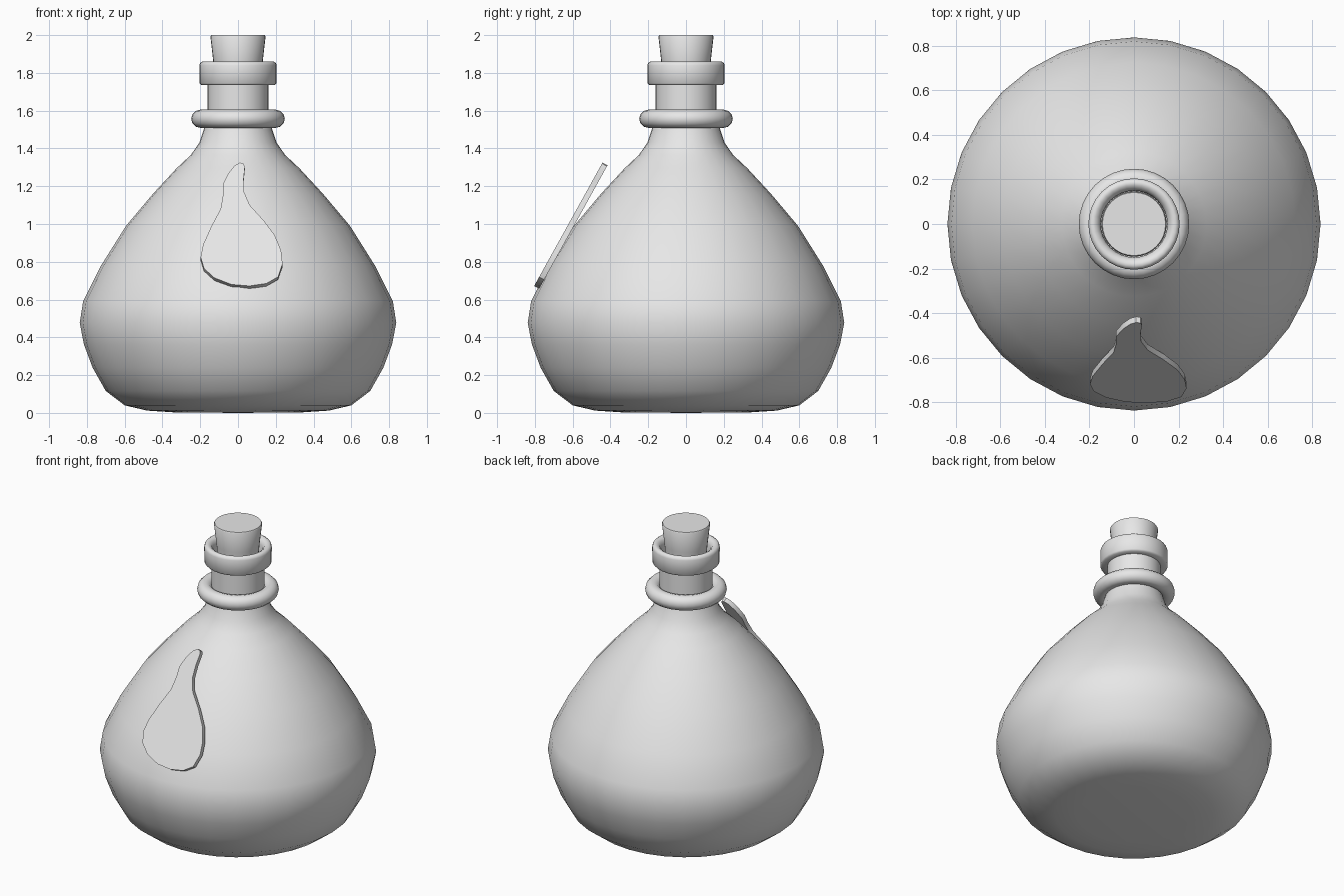
import bpy, bmesh
from math import radians, cos, sin, tau
from mathutils import Vector

cube = bpy.data.objects.get("Cube")
if cube:
    bpy.data.objects.remove(cube)

grey = bpy.data.materials.new("plain grey")
grey.use_nodes = True
grey.diffuse_color = (0.8, 0.8, 0.8, 1)
grey.node_tree.nodes["Principled BSDF"].inputs["Base Color"].default_value = (0.8, 0.8, 0.8, 1)


def finish(bm, name, angle):
    bmesh.ops.recalc_face_normals(bm, faces=bm.faces[:])
    mesh = bpy.data.meshes.new(name)
    bm.to_mesh(mesh)
    bm.free()
    mesh.materials.append(grey)
    obj = bpy.data.objects.new(name, mesh)
    bpy.context.collection.objects.link(obj)
    bpy.ops.object.select_all(action="DESELECT")
    obj.select_set(True)
    bpy.context.view_layer.objects.active = obj
    bpy.ops.object.shade_smooth_by_angle(angle=radians(angle))
    return obj


def lathe(name, profile, angle=40, closed=False, segments=32):
    """Turn a profile of (radius, height) points around the z axis."""
    bm = bmesh.new()
    verts = [bm.verts.new((0, -r, z)) for r, z in profile]
    pairs = list(zip(verts, verts[1:]))
    if closed:
        pairs.append((verts[-1], verts[0]))
    edges = [bm.edges.new(p) for p in pairs]
    bmesh.ops.spin(bm, geom=verts + edges, cent=(0, 0, 0), axis=(0, 0, 1),
                   angle=tau, steps=segments, use_duplicate=False)
    bmesh.ops.remove_doubles(bm, verts=bm.verts[:], dist=0.0005)
    return finish(bm, name, angle)


# Round flask with a flat base and a narrowing shoulder
lathe("bottle_body", [
    (0, 0), (0.34, 0.003), (0.48, 0.012), (0.6, 0.04), (0.7, 0.116), (0.77, 0.24),
    (0.815, 0.36), (0.838, 0.476), (0.82, 0.59), (0.725, 0.78), (0.593, 0.99),
    (0.45, 1.16), (0.325, 1.295), (0.25, 1.365), (0.205, 1.43), (0.178, 1.51),
    (0.162, 1.56)], angle=60)

# Straight neck
lathe("neck", [(0.162, 1.53), (0.162, 1.75)])

# Rounded ring around the neck
lathe("neck_ring", [(0.2 + 0.048 * cos(i * tau / 12), 1.557 + 0.048 * sin(i * tau / 12))
                    for i in range(12)], angle=60, closed=True)

# Lip with a hollow mouth
lathe("lip", [
    (0.158, 1.735), (0.195, 1.735), (0.204, 1.745), (0.205, 1.84), (0.2, 1.853),
    (0.188, 1.86), (0.175, 1.858), (0.16, 1.848), (0.15, 1.825), (0.148, 1.77),
    (0.1, 1.76)], angle=50)

# Tapered stopper
lathe("cork", [(0, 1.7), (0.118, 1.7), (0.131, 1.86), (0.146, 1.993), (0.142, 2), (0, 2)])

# Drop-shaped label leaning against the front of the flask
outline = [
    (0.01, 1.325), (0.03, 1.32), (0.036, 1.3), (0.03, 1.24), (0.032, 1.17), (0.062, 1.1),
    (0.135, 1.02), (0.195, 0.94), (0.228, 0.86), (0.236, 0.79), (0.212, 0.72),
    (0.15, 0.685), (0.06, 0.672), (-0.035, 0.68), (-0.125, 0.715), (-0.18, 0.765),
    (-0.198, 0.825), (-0.185, 0.89), (-0.14, 0.99), (-0.092, 1.08), (-0.08, 1.15),
    (-0.08, 1.21), (-0.05, 1.27), (-0.018, 1.31)]
lean = radians(29)
inward = Vector((0, cos(lean), -sin(lean))) * 0.03
bm = bmesh.new()
front = bm.faces.new([bm.verts.new((x, -0.805 + (z - 0.67) * sin(lean) / cos(lean), z))
                      for x, z in outline])
back = bmesh.ops.extrude_face_region(bm, geom=[front], use_keep_orig=True)
bmesh.ops.translate(bm, vec=inward,
                    verts=[v for v in back["geom"] if isinstance(v, bmesh.types.BMVert)])
finish(bm, "drop_label", 40)
